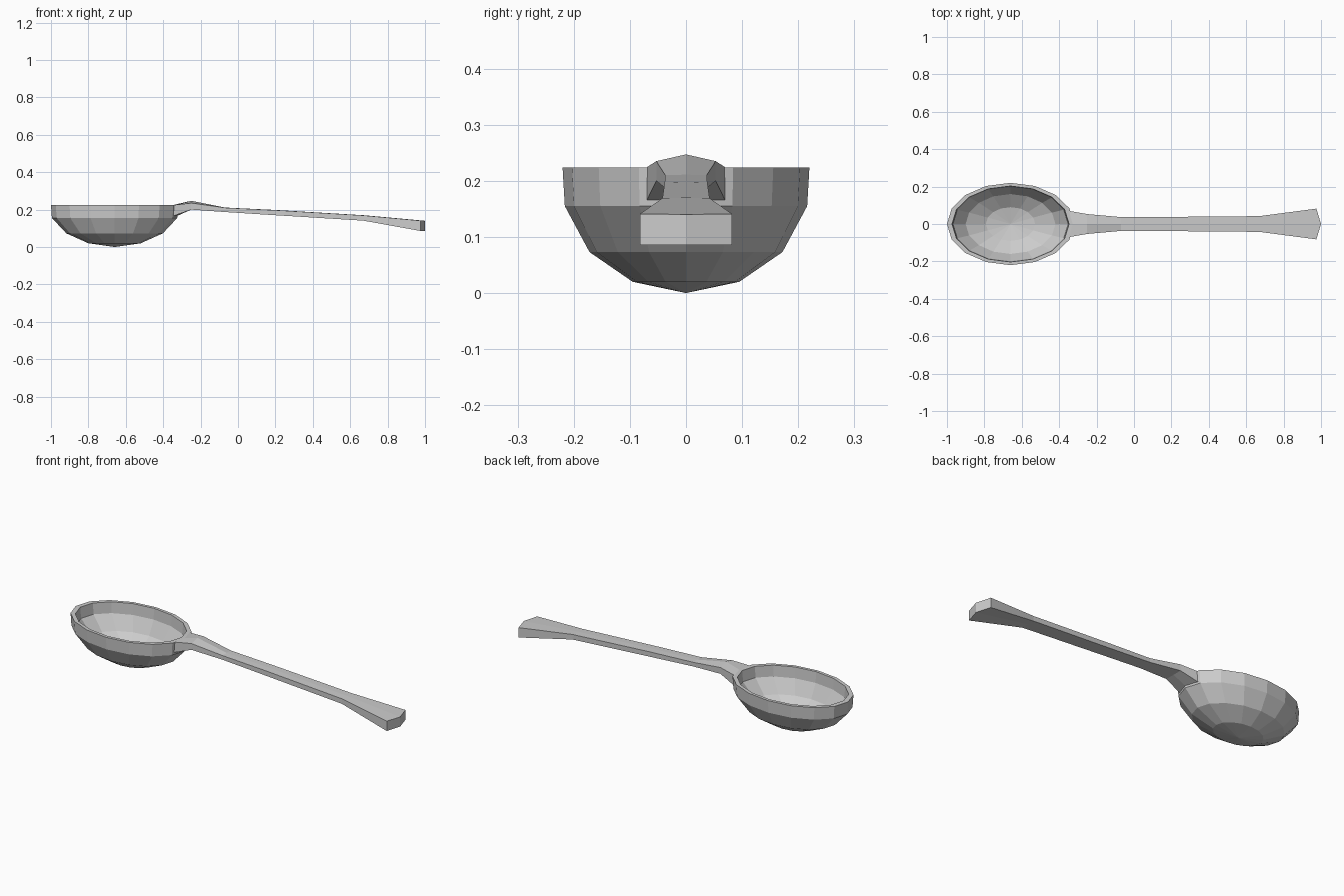
import bpy, bmesh, math

if "Cube" in bpy.data.objects:
    bpy.data.objects.remove(bpy.data.objects["Cube"])


def finish(bm, name):
    bmesh.ops.recalc_face_normals(bm, faces=bm.faces)
    mesh = bpy.data.meshes.new(name)
    bm.to_mesh(mesh)
    bm.free()
    obj = bpy.data.objects.new(name, mesh)
    bpy.context.collection.objects.link(obj)
    return obj


def bridge(bm, a, b):
    n = len(a)
    for i in range(n):
        j = (i + 1) % n
        bm.faces.new((a[i], a[j], b[j], b[i]))


# Bowl: elliptical rings from the outer bottom, over the rim, to the inner bottom
CX, SIDES = -0.66, 16
rings = [  # rx, ry, z
    (0.14, 0.095, 0.02), (0.258, 0.172, 0.073), (0.335, 0.216, 0.155),
    (0.34, 0.22, 0.224),
    (0.313, 0.203, 0.224), (0.308, 0.199, 0.163), (0.24, 0.16, 0.087),
    (0.132, 0.09, 0.037),
]
bm = bmesh.new()
loops = []
for rx, ry, z in rings:
    angles = [math.tau * i / SIDES for i in range(SIDES)]
    loops.append([bm.verts.new((CX + rx * math.cos(a), ry * math.sin(a), z))
                  for a in angles])
for a, b in zip(loops, loops[1:]):
    bridge(bm, a, b)
for loop, z in ((loops[0], 0.0), (loops[-1], 0.018)):
    tip = bm.verts.new((CX, 0, z))
    for i in range(SIDES):
        bm.faces.new((loop[i], loop[(i + 1) % SIDES], tip))
finish(bm, "bowl")

# Handle: six-point sections with a slight centre ridge near the neck
stations = [  # x side, x middle, half width, z bottom, z top side, z top middle
    (-0.348, -0.328, 0.07, 0.165, 0.224, 0.224),
    (-0.25, -0.25, 0.053, 0.2, 0.235, 0.247),
    (-0.07, -0.07, 0.037, 0.187, 0.21, 0.211),
    (0.2, 0.2, 0.038, 0.17, 0.197, 0.198),
    (0.67, 0.67, 0.042, 0.141, 0.169, 0.17),
    (0.975, 1.0, 0.082, 0.086, 0.141, 0.14),
]
bm = bmesh.new()
loops = []
for xs, xm, w, zb, zs, zm in stations:
    points = [(xs, -w, zb), (xm, 0, zb), (xs, w, zb),
              (xs, w, zs), (xm, 0, zm), (xs, -w, zs)]
    loops.append([bm.verts.new(p) for p in points])
for a, b in zip(loops, loops[1:]):
    bridge(bm, a, b)
for s in (loops[0], loops[-1]):
    bm.faces.new((s[0], s[1], s[4], s[5]))
    bm.faces.new((s[1], s[2], s[3], s[4]))
finish(bm, "handle")
